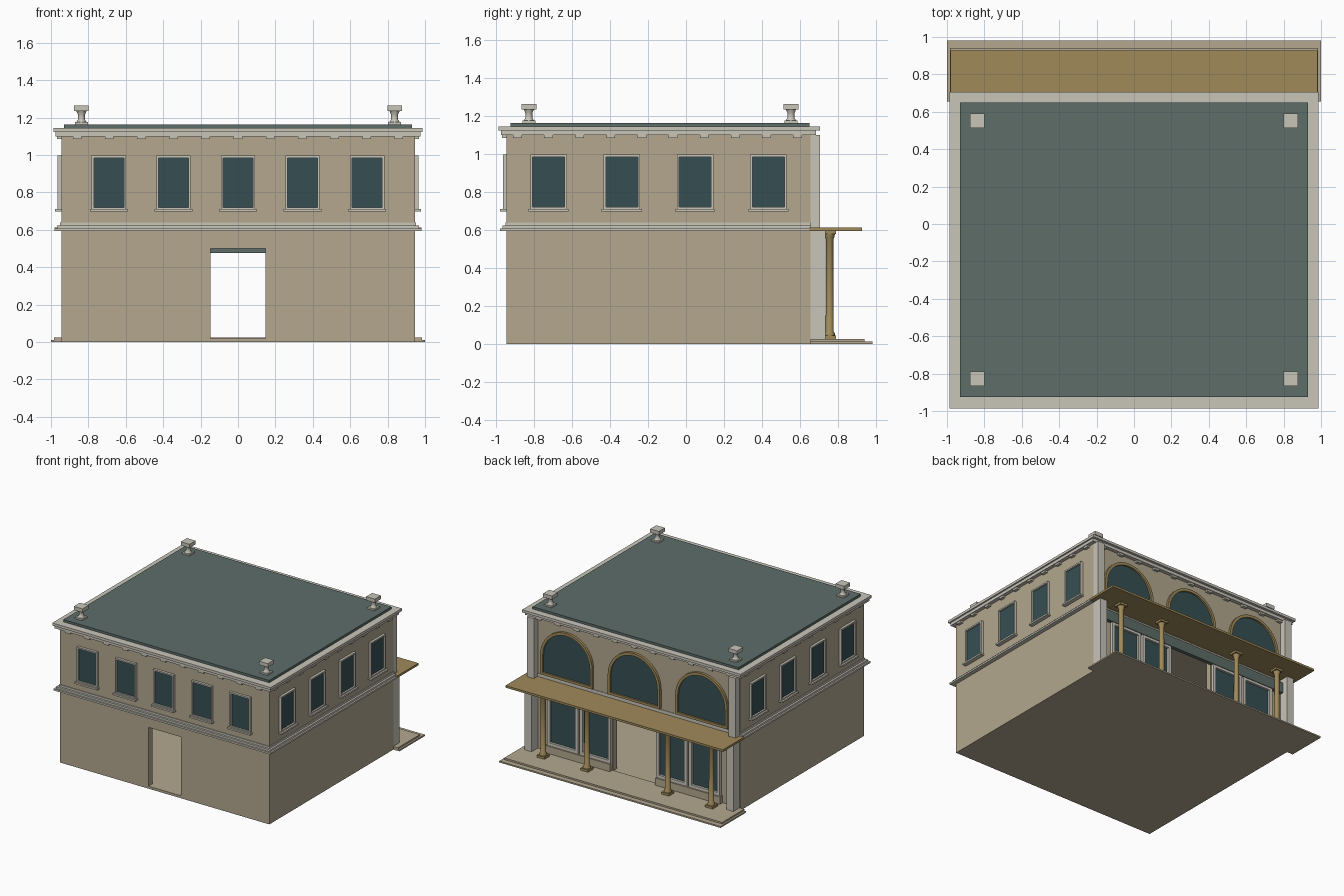
import bpy, bmesh, math
from mathutils import Vector

if "Cube" in bpy.data.objects:
    bpy.data.objects.remove(bpy.data.objects["Cube"])


def material(name, r, g, b):
    m = bpy.data.materials.new(name)
    lin = [((c / 255 + 0.055) / 1.055) ** 2.4 for c in (r, g, b)]
    m.diffuse_color = (*lin, 1)
    m.use_nodes = True
    m.node_tree.nodes["Principled BSDF"].inputs["Base Color"].default_value = m.diffuse_color
    return m


WALL = material("sandstone", 179, 167, 143)
TRIM = material("pale_trim", 200, 197, 185)
ROOF = material("slate_green", 93, 109, 105)
GLASS = material("dark_teal_glass", 54, 79, 83)
OCHRE = material("ochre", 160, 138, 90)

# Wall planes: u runs rightwards as seen from outside, d is distance out of the wall
SIDES = {
    "front": lambda u, z, d: Vector((u, -0.945 - d, z)),
    "back": lambda u, z, d: Vector((-u, 0.655 + d, z)),
    "right": lambda u, z, d: Vector((0.945 + d, u, z)),
    "left": lambda u, z, d: Vector((-0.945 - d, -u, z)),
}


def finish(name, bm, mat):
    bmesh.ops.recalc_face_normals(bm, faces=bm.faces)
    me = bpy.data.meshes.new(name)
    bm.to_mesh(me)
    bm.free()
    me.materials.append(mat)
    ob = bpy.data.objects.new(name, me)
    bpy.context.collection.objects.link(ob)
    return ob


def box(name, x, y, z, mat):
    bm = bmesh.new()
    bmesh.ops.create_cube(bm, size=1)
    for v in bm.verts:
        v.co = [lo + (c + 0.5) * (hi - lo) for c, (lo, hi) in zip(v.co, (x, y, z))]
    return finish(name, bm, mat)


def prism(name, side, pts, d0, d1, mat):
    """Outline on a wall plane, extruded from depth d0 to d1."""
    bm, f = bmesh.new(), SIDES[side]
    a, b = [[bm.verts.new(f(u, z, d)) for u, z in pts] for d in (d0, d1)]
    bm.faces.new(a)
    bm.faces.new(b)
    n = len(pts)
    for i in range(n):
        j = (i + 1) % n
        bm.faces.new((a[i], a[j], b[j], b[i]))
    return finish(name, bm, mat)


def ring(name, side, outer, inner, d, mat):
    """Frame between two matching outlines, standing d out of the wall."""
    bm, f = bmesh.new(), SIDES[side]
    loops = [[bm.verts.new(f(u, z, k)) for u, z in pts]
             for pts, k in ((outer, 0), (outer, d), (inner, d), (inner, 0))]
    n = len(outer)
    for k in range(4):
        p, q = loops[k], loops[(k + 1) % 4]
        for i in range(n):
            j = (i + 1) % n
            bm.faces.new((p[i], p[j], q[j], q[i]))
    return finish(name, bm, mat)


def rect(u0, u1, z0, z1):
    return [(u0, z0), (u1, z0), (u1, z1), (u0, z1)]


def arch(u, r, z0, spring, n=20):
    return [(u - r, z0), (u + r, z0)] + [
        (u + r * math.cos(math.pi * i / n), spring + r * math.sin(math.pi * i / n))
        for i in range(n + 1)]


def lathe(name, x, y, profile, mat, n=16):
    bm = bmesh.new()
    rows = [[bm.verts.new((x + r * math.cos(2 * math.pi * i / n),
                           y + r * math.sin(2 * math.pi * i / n), z)) for i in range(n)]
            for r, z in profile]
    for p, q in zip(rows, rows[1:]):
        for i in range(n):
            j = (i + 1) % n
            bm.faces.new((p[i], p[j], q[j], q[i]))
    bm.faces.new(rows[0])
    bm.faces.new(rows[-1])
    ob = finish(name, bm, mat)
    bpy.context.view_layer.objects.active = ob
    ob.select_set(True)
    bpy.ops.object.shade_smooth_by_angle(angle=math.radians(40))
    ob.select_set(False)


def gate(w, h, half):
    """Wall outline with a central opening down to the ground."""
    return [(-w, 0), (-half, 0), (-half, h), (half, h), (half, 0), (w, 0), (w, 1.13), (-w, 1.13)]


# Hollow shell with a passage through the ground floor
prism("front_wall", "front", gate(0.945, 0.5, 0.148), -0.05, 0, WALL)
prism("back_wall", "back", gate(0.945, 0.56, 0.2), -0.05, 0, WALL)
for s in (-1, 1):
    box("side_wall", sorted((s * 0.895, s * 0.945)), (-0.895, 0.605), (0, 1.13), WALL)
box("ground_floor", (-0.895, 0.895), (-0.895, 0.605), (0, 0.02), WALL)
box("front_threshold", (-0.148, 0.148), (-0.945, -0.895), (0, 0.02), WALL)
box("back_threshold", (-0.2, 0.2), (0.605, 0.655), (0, 0.02), WALL)
box("upper_floor", (-0.895, 0.895), (-0.895, 0.605), (0.58, 0.62), WALL)


# Stacked trim courses around the building
def course(name, z0, z1, d, mat=TRIM, back=None):
    back = d if back is None else back
    box(name, (-0.945 - d, 0.945 + d), (-0.945 - d, 0.655 + back), (z0, z1), mat)


for name, z0, z1, d in (("belt_lower", 0.593, 0.607, 0.035), ("belt_middle", 0.607, 0.622, 0.022),
                        ("belt_upper", 0.622, 0.638, 0.006)):
    course(name, z0, z1, d, back=0.004)
course("cornice_lower", 1.1, 1.124, 0.03)
course("cornice_upper", 1.124, 1.145, 0.042, back=0.05)
box("roof", (-0.93, 0.93), (-0.925, 0.65), (1.14, 1.164), ROOF)

# Cornice brackets
for side in SIDES:
    wide = side in ("front", "back")
    count, step = (11, 0.172) if wide else (10, 0.164)
    mid = 0 if wide else (-0.15 if side == "right" else 0.15)
    for i in range(count):
        u = mid + (i - (count - 1) / 2) * step
        prism("cornice_bracket", side, rect(u - 0.023, u + 0.023, 1.085, 1.102), 0, 0.024, TRIM)


# Upper windows with frame and sill
def window(side, u, half):
    ring("window_frame", side, rect(u - half - 0.012, u + half + 0.012, 0.705, 0.997),
         rect(u - half, u + half, 0.72, 0.985), 0.02, TRIM)
    prism("window_glass", side, rect(u - half, u + half, 0.72, 0.985), 0, 0.006, GLASS)
    prism("window_sill", side, rect(u - half - 0.022, u + half + 0.022, 0.697, 0.71), 0, 0.034, TRIM)


for i in range(5):
    window("front", (i - 2) * 0.345, 0.08)
for i in range(4):
    y = -0.724 + i * 0.386
    window("right", y, 0.084)
    window("left", -y, 0.084)

# Arched windows above the canopy
for u in (-0.61, 0, 0.61):
    ring("arch_frame", "back", arch(u, 0.235, 0.645, 0.805), arch(u, 0.213, 0.665, 0.805), 0.02, OCHRE)
    prism("arch_glass", "back", arch(u, 0.213, 0.665, 0.805), 0, 0.006, GLASS)

# Shop front under the canopy
prism("shop_lintel", "back", rect(-0.88, 0.88, 0.475, 0.56), 0, 0.03, ROOF)
for s in (-1, 1):
    prism("shop_bulkhead", "back", rect(*sorted((s * 0.205, s * 0.79)), 0.02, 0.085), 0, 0.035, WALL)
    for c in (0.345, 0.64):
        u = s * c
        ring("shop_window_frame", "back", rect(u - 0.14, u + 0.14, 0.085, 0.475),
             rect(u - 0.115, u + 0.115, 0.11, 0.455), 0.025, TRIM)
        prism("shop_window_glass", "back", rect(u - 0.115, u + 0.115, 0.11, 0.455), 0, 0.006, GLASS)

# Corner piers
for s in (-1, 1):
    x = sorted((s * 0.88, s * 0.943))
    box("lower_pier", x, (0.655, 0.735), (0.02, 0.596), TRIM)
    box("upper_pier", x, (0.655, 0.707), (0.612, 1.101), TRIM)

# Porch steps and canopy
box("porch_lower_step", (-1, 1), (0.655, 0.982), (0, 0.012), WALL)
box("porch_upper_step", (-0.985, 0.985), (0.655, 0.94), (0.012, 0.025), WALL)
box("canopy", (-0.982, 0.982), (0.65, 0.927), (0.595, 0.612), OCHRE)

# Porch columns
for x in (-0.76, -0.365, 0.365, 0.76):
    y = 0.757
    box("column_plinth", (x - 0.034, x + 0.034), (y - 0.034, y + 0.034), (0.025, 0.043), OCHRE)
    box("column_capital", (x - 0.034, x + 0.034), (y - 0.034, y + 0.034), (0.578, 0.596), OCHRE)
    lathe("column_shaft", x, y, [(0.028, 0.043), (0.028, 0.055), (0.021, 0.065), (0.019, 0.55),
                                 (0.024, 0.56), (0.028, 0.578)], OCHRE)

# Roof pedestals
for x in (-0.837, 0.837):
    for y in (-0.828, 0.553):
        box("pedestal_base", (x - 0.034, x + 0.034), (y - 0.034, y + 0.034), (1.163, 1.176), TRIM)
        lathe("pedestal_neck", x, y, [(0.028, 1.176), (0.018, 1.19), (0.018, 1.215), (0.027, 1.234)], TRIM)
        box("pedestal_cap", (x - 0.039, x + 0.039), (y - 0.039, y + 0.039), (1.234, 1.264), TRIM)
